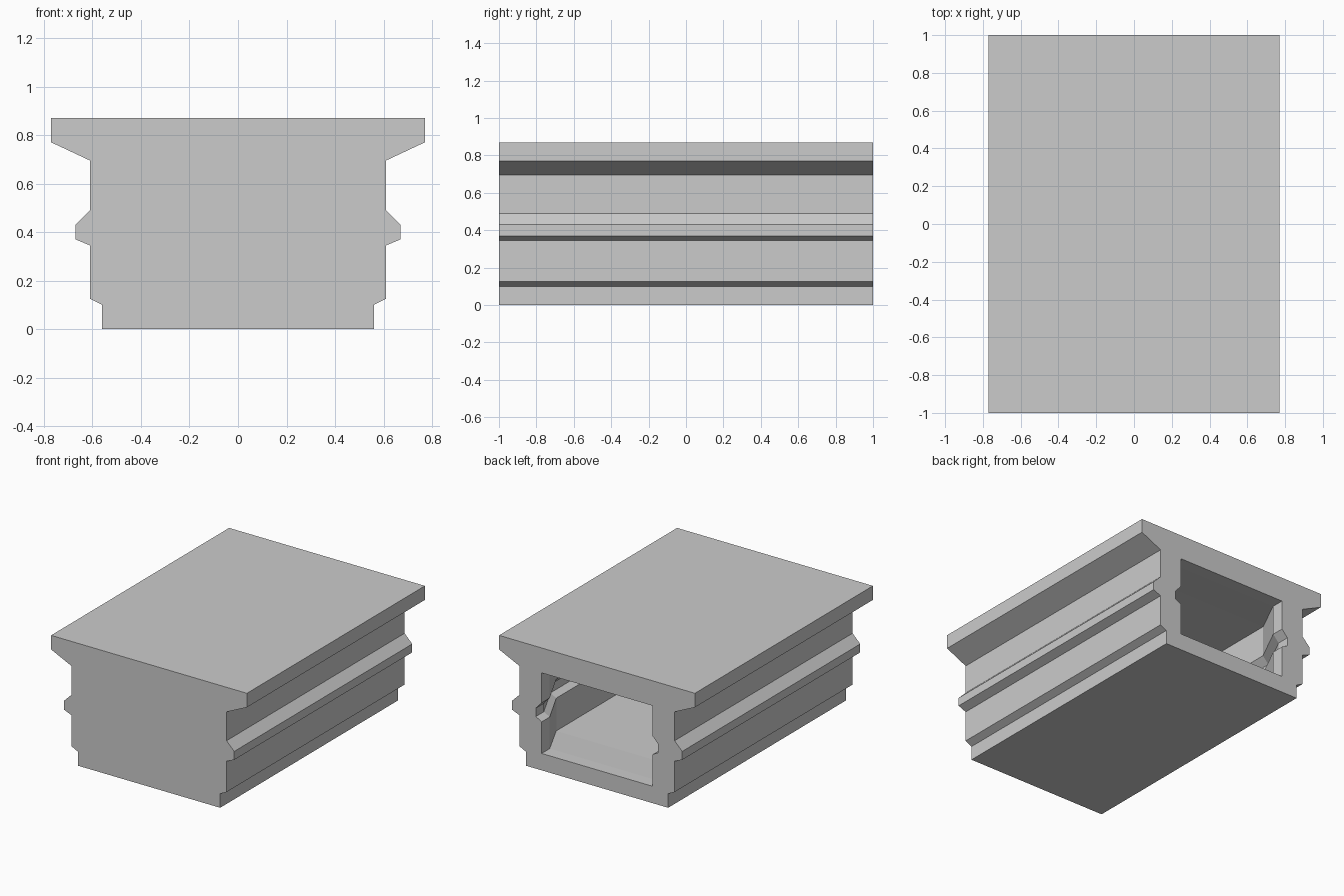
import bpy, bmesh

if "Cube" in bpy.data.objects:
    bpy.data.objects.remove(bpy.data.objects["Cube"], do_unlink=True)

grey = bpy.data.materials.new("light_grey")
grey.use_nodes = True
colour = (0.6, 0.6, 0.6, 1)
grey.diffuse_color = colour
grey.node_tree.nodes["Principled BSDF"].inputs["Base Color"].default_value = colour


def mirrored(half):
    """Close a half profile of (x, z) points by mirroring it in x."""
    return half + [(-x, z) for x, z in reversed(half)]


def loft(name, sections):
    """Join matching profiles, each placed at its own y, into a closed solid."""
    bm = bmesh.new()
    rings = [[bm.verts.new((x, y, z)) for x, z in mirrored(half)] for y, half in sections]
    for a, b in zip(rings, rings[1:]):
        for i in range(len(a)):
            j = (i + 1) % len(a)
            bm.faces.new((a[i], a[j], b[j], b[i]))
    bm.faces.new(rings[0])
    bm.faces.new(rings[-1])
    bmesh.ops.recalc_face_normals(bm, faces=bm.faces)
    mesh = bpy.data.meshes.new(name)
    bm.to_mesh(mesh)
    bm.free()
    mesh.materials.append(grey)
    obj = bpy.data.objects.new(name, mesh)
    bpy.context.collection.objects.link(obj)
    return obj


# Outer shell: wide top flange, ribbed sides, stepped base
outer = [(0.56, 0), (0.56, 0.1), (0.61, 0.125), (0.61, 0.345), (0.67, 0.37),
         (0.67, 0.43), (0.61, 0.49), (0.61, 0.695), (0.77, 0.77), (0.77, 0.87)]
shell = loft("channel_shell", [(-1, outer), (1, outer)])


# Cavity: narrow rim at the back, flaring to thin walls inside
def cavity(wall, floor, ceiling):
    rib = wall + 0.046
    return [(wall, floor), (wall, 0.345), (rib, 0.37),
            (rib, 0.43), (wall, 0.48), (wall, ceiling)]


rim = cavity(0.435, 0.12, 0.693)
inner = cavity(0.565, 0.112, 0.7)
cutter = loft("cavity_cutter", [(1.05, rim), (0.91, rim), (0.65, inner), (-0.91, inner)])
cutter.hide_render = True

# Cut the cavity and drop the cutter
cut = shell.modifiers.new("hollow", "BOOLEAN")
cut.operation = "DIFFERENCE"
cut.solver = "EXACT"
cut.object = cutter
bpy.context.view_layer.objects.active = shell
shell.select_set(True)
bpy.ops.object.modifier_apply(modifier=cut.name)
bpy.data.objects.remove(cutter, do_unlink=True)
